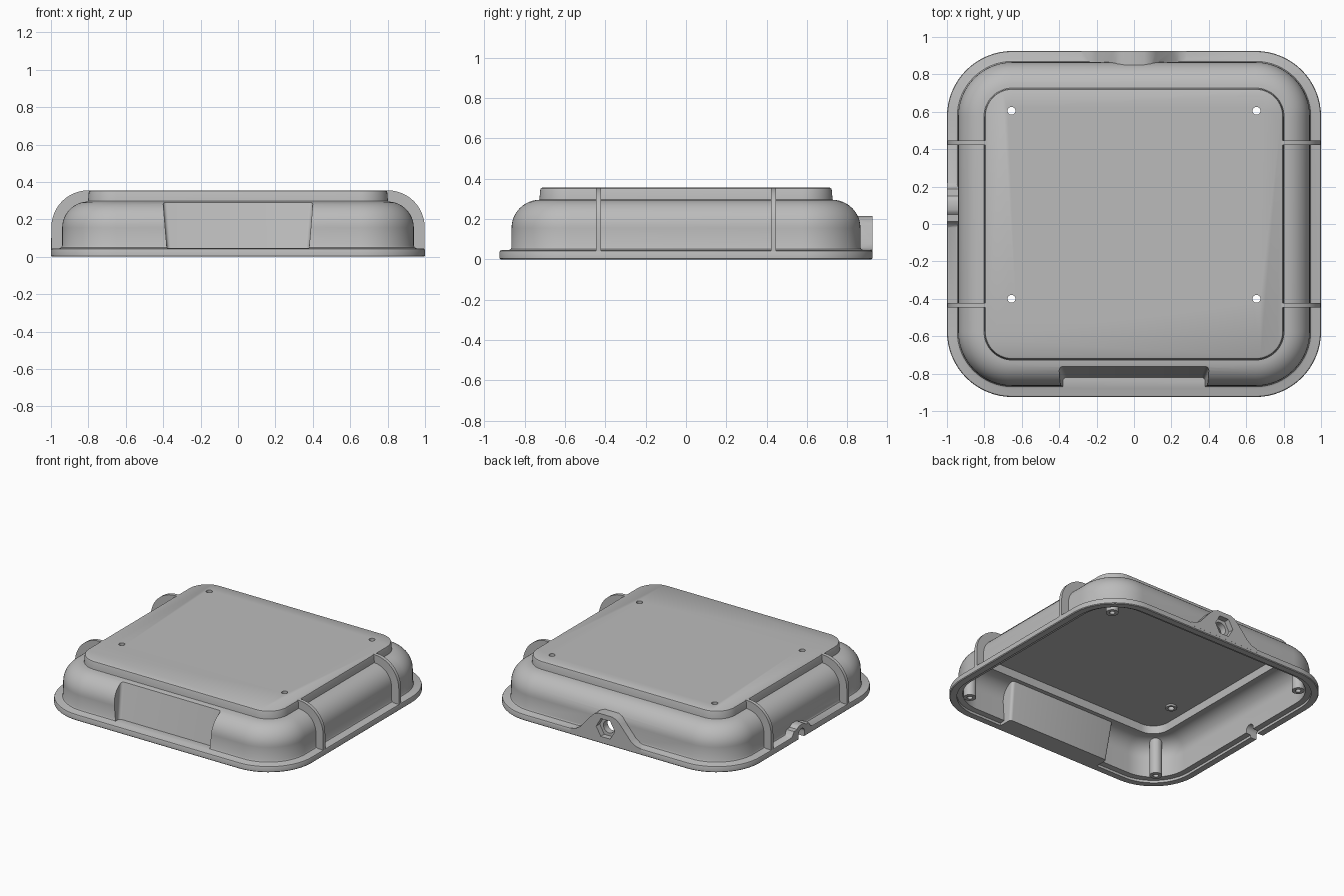
import bpy, bmesh, math
from mathutils import Vector

if "Cube" in bpy.data.objects:
    bpy.data.objects.remove(bpy.data.objects["Cube"])

grey = bpy.data.materials.new("plain_grey")
grey.use_nodes = True
COLOUR = (0.5, 0.5, 0.5, 1)
grey.diffuse_color = COLOUR
grey.node_tree.nodes["Principled BSDF"].inputs["Base Color"].default_value = COLOUR

CORE_X, CORE_Y = 0.65, 0.575   # centres of the rounded corners


def make(name, bm):
    bmesh.ops.recalc_face_normals(bm, faces=bm.faces)
    mesh = bpy.data.meshes.new(name)
    bm.to_mesh(mesh)
    bm.free()
    mesh.materials.append(grey)
    ob = bpy.data.objects.new(name, mesh)
    bpy.context.collection.objects.link(ob)
    return ob


def arc(cx, cz, r, start, end, n=12):
    angles = [math.radians(start + (end - start) * i / n) for i in range(n + 1)]
    return [(cx + r * math.cos(a), cz + r * math.sin(a)) for a in angles]


def rounded_loft(name, profile, n=16):
    """Stack rounded rectangles, each given as (corner radius, height)."""
    bm = bmesh.new()
    rings = []
    for r, z in profile:
        ring = []
        for q, (sx, sy) in enumerate([(1, 1), (-1, 1), (-1, -1), (1, -1)]):
            for x, y in arc(sx * CORE_X, sy * CORE_Y, r, 90 * q, 90 * q + 90, n):
                ring.append(bm.verts.new((x, y, z)))
        rings.append(ring)
    for a, b in zip(rings, rings[1:]):
        for i in range(len(a)):
            j = (i + 1) % len(a)
            bm.faces.new((a[i], a[j], b[j], b[i]))
    bm.faces.new(rings[0])
    bm.faces.new(rings[-1])
    return make(name, bm)


def prism(name, points, to_world, start, end):
    """Extrude a 2D outline; to_world maps (u, v, depth) to a position."""
    bm = bmesh.new()
    a = [bm.verts.new(to_world(u, v, start)) for u, v in points]
    b = [bm.verts.new(to_world(u, v, end)) for u, v in points]
    bm.faces.new(a)
    bm.faces.new(b)
    for i in range(len(a)):
        j = (i + 1) % len(a)
        bm.faces.new((a[i], a[j], b[j], b[i]))
    return make(name, bm)


def rod(name, x, y, r, z0, z1):
    return prism(name, arc(x, y, r, 0, 345, 23), lambda u, v, d: (u, v, d), z0, z1)


def along_y(u, v, d):
    return (u, d, v)


def along_x(u, v, d):
    return (d, u, v)


def combine(target, tool, operation):
    """Apply one boolean and discard its tool."""
    tool.hide_render = True
    mod = target.modifiers.new("cut", 'BOOLEAN')
    mod.operation, mod.object, mod.solver = operation, tool, 'EXACT'
    bpy.context.view_layer.objects.active = target
    bpy.ops.object.modifier_apply(modifier=mod.name)
    bpy.data.objects.remove(tool)


def front_block(name, grow, floor):
    """Sloping block that forms the front recess, bevelled at its inner edges."""
    bm = bmesh.new()
    v = []
    for z, half, back in [(floor, 0.38, -0.82), (0.4, 0.41, -0.735)]:
        for x, y in [(-1, -1.1), (1, -1.1), (1, back + grow), (-1, back + grow)]:
            v.append(bm.verts.new((x * (half + grow), y, z)))
    bm.faces.new(v[:4])
    bm.faces.new(v[4:])
    for i in range(4):
        j = (i + 1) % 4
        bm.faces.new((v[i], v[j], v[j + 4], v[i + 4]))
    upright = [e for e in bm.edges if all(w.co.y > -1 for w in e.verts)
               and abs(e.verts[0].co.z - e.verts[1].co.z) > 0.1]
    bmesh.ops.bevel(bm, geom=upright, offset=0.02, segments=4, profile=0.5, affect='EDGES')
    return make(name, bm)


def bell(centre, half, top):
    """Flared outline of the bumps that rise from the rim."""
    side = [(1, 0.02), (1, 0.045), (0.85, 0.055), (0.72, 0.08), (0.42, top * 0.82),
            (0.32, top * 0.94), (0.2, top)]
    right = [(centre + u * half, z) for u, z in side]
    left = [(centre - u * half, z) for u, z in reversed(side)]
    return right + left


# Outer housing: rim, wall, round shoulder and raised top
housing = rounded_loft("housing", [
    (0.345, 0), (0.35, 0.005), (0.35, 0.035), (0.347, 0.042), (0.34, 0.045),
    (0.305, 0.045), (0.295, 0.05), (0.29, 0.06)]
    + arc(0.15, 0.155, 0.14, 0, 88) + [
    (0.152, 0.297), (0.148, 0.343), (0.145, 0.351), (0.138, 0.355)])
combine(housing, front_block("recess_cutter", 0, 0.046), 'DIFFERENCE')
combine(housing, prism("port_boss", bell(0, 0.28, 0.215), along_y, 0.8, 0.9255), 'UNION')
combine(housing, prism("cable_bump", bell(0.1, 0.12, 0.1), along_x, -1, -0.9), 'UNION')

# Hollow interior, leaving the recess wall, posts and screw pads standing
void = rounded_loft("void", [(0.3, -0.02), (0.3, 0.018), (0.262, 0.022)]
                    + arc(0.145, 0.155, 0.117, 0, 88)
                    + [(0.125, 0.273), (0.122, 0.33)])
combine(void, front_block("recess_wall", 0.028, -0.1), 'DIFFERENCE')
posts = [(sx * 0.8, sy * 0.73) for sx in (-1, 1) for sy in (-1, 1)]
screws = [(sx * 0.655, y) for sx in (-1, 1) for y in (-0.4, 0.605)]
for x, y in posts:
    combine(void, rod("post", x, y, 0.042, 0.006, 0.5), 'DIFFERENCE')
for x, y in screws:
    combine(void, rod("screw_pad", x, y, 0.038, 0.317, 0.5), 'DIFFERENCE')
combine(housing, void, 'DIFFERENCE')

# Drilled holes
for x, y in posts:
    combine(housing, rod("post_hole", x, y, 0.018, -0.1, 0.12), 'DIFFERENCE')
for x, y in screws:
    combine(housing, rod("screw_hole", x, y, 0.021, 0.2, 0.5), 'DIFFERENCE')

# Rear port: hexagonal pocket with a round through hole
combine(housing, prism("hex_cutter", arc(0, 0.115, 0.075, 0, 300, 5), along_y, 0.885, 1), 'DIFFERENCE')
combine(housing, prism("port_hole", arc(0, 0.115, 0.045, 0, 345, 23), along_y, 0.7, 1), 'DIFFERENCE')

# Cable slot through the rim and wall on one side
slot = [(0.135, -0.05)] + arc(0.1, 0.035, 0.035, 0, 180) + [(0.065, -0.05)]
combine(housing, prism("slot_cutter", slot, along_x, -1.1, -0.85), 'DIFFERENCE')

# Curved side ribs
outline = ([(0.998, 0.03)] + arc(0.8, 0.157, 0.198, 0, 90) + [(0.785, 0.355), (0.785, 0.345)]
           + arc(0.8, 0.155, 0.128, 90, 0) + [(0.928, 0.03)])
ribs = []
for side, label in ((1, "left"), (-1, "right")):
    for y, place in ((-0.435, "front"), (0.435, "rear")):
        ribs.append(prism(f"{label}_{place}_rib", [(side * u, v) for u, v in outline],
                          along_y, y - 0.0125, y + 0.0125))

# Smooth curved surfaces, keeping sharp edges
bpy.ops.object.select_all(action='DESELECT')
for ob in [housing] + ribs:
    ob.select_set(True)
bpy.context.view_layer.objects.active = housing
bpy.ops.object.shade_smooth_by_angle(angle=math.radians(30))
